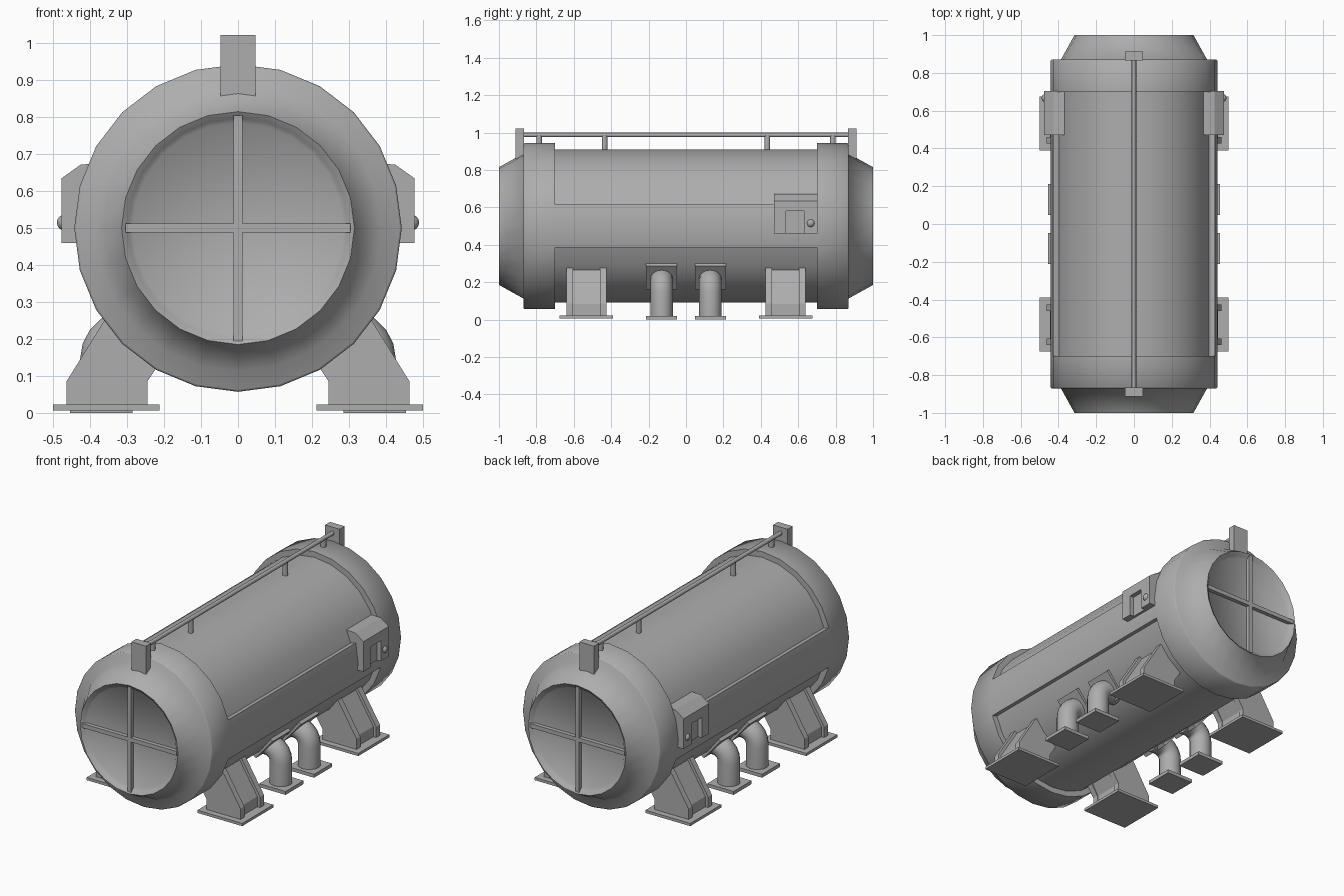
import bpy, bmesh, math
from mathutils import Matrix, Vector

cube = bpy.data.objects.get("Cube")
if cube:
    bpy.data.objects.remove(cube, do_unlink=True)

COLOR = (0.42, 0.42, 0.42, 1)
metal = bpy.data.materials.new("grey_metal")
metal.use_nodes = True
metal.diffuse_color = COLOR
metal.node_tree.nodes["Principled BSDF"].inputs["Base Color"].default_value = COLOR

AXIS_Z = 0.5   # height of the tank axis
SIDES = 24


def finish(name, bm, mirror="", smooth=35):
    """Turn a bmesh into a shaded object, optionally mirrored over x and y."""
    bmesh.ops.recalc_face_normals(bm, faces=bm.faces)
    mesh = bpy.data.meshes.new(name)
    bm.to_mesh(mesh)
    bm.free()
    obj = bpy.data.objects.new(name, mesh)
    bpy.context.collection.objects.link(obj)
    mesh.materials.append(metal)
    if mirror:
        mod = obj.modifiers.new("Mirror", "MIRROR")
        mod.use_axis = ("x" in mirror, "y" in mirror, False)
        mod.use_mirror_merge = False
    bpy.ops.object.select_all(action="DESELECT")
    obj.select_set(True)
    bpy.context.view_layer.objects.active = obj
    bpy.ops.object.shade_smooth_by_angle(angle=math.radians(smooth))


def add_box(bm, lo, hi, matrix=Matrix()):
    size = Vector(hi) - Vector(lo)
    mid = (Vector(hi) + Vector(lo)) / 2
    bmesh.ops.create_cube(bm, size=1, matrix=matrix @ Matrix.Translation(mid) @ Matrix.Diagonal((*size, 1)))


def add_prism(bm, outline, y0, y1):
    """Extrude an x-z outline along y."""
    face = bm.faces.new([bm.verts.new((x, y0, z)) for x, z in outline])
    out = bmesh.ops.extrude_face_region(bm, geom=[face], use_keep_orig=True)["geom"]
    bmesh.ops.translate(bm, vec=(0, y1 - y0, 0), verts=[v for v in out if isinstance(v, bmesh.types.BMVert)])


def add_rod(bm, start, end, radius, sides=12):
    a, b = Vector(start), Vector(end)
    turn = (b - a).to_track_quat("Z", "Y").to_matrix().to_4x4()
    bmesh.ops.create_cone(bm, cap_ends=True, segments=sides, radius1=radius, radius2=radius,
                          depth=(b - a).length, matrix=Matrix.Translation((a + b) / 2) @ turn)


def bridge(bm, a, b):
    """Join two rings of vertices with quads."""
    return [bm.faces.new((a[k - 1], a[k], b[k], b[k - 1])) for k in range(len(a))]


def add_tube(bm, path, radius, sides=16):
    """Sweep a circle along a path that lies in one x-z plane."""
    rings = []
    for i, p in enumerate(path):
        d = (path[min(i + 1, len(path) - 1)] - path[max(i - 1, 0)]).normalized()
        up, side = Vector((-d.z, 0, d.x)), Vector((0, 1, 0))
        angles = [2 * math.pi * k / sides for k in range(sides)]
        rings.append([bm.verts.new(p + radius * (math.cos(t) * up + math.sin(t) * side)) for t in angles])
    for a, b in zip(rings, rings[1:]):
        bridge(bm, a, b)
    bm.faces.new(rings[0])
    bm.faces.new(rings[-1])


# Tank shell: end collars, tapered caps and recessed end discs
half = [(0.285, 0.975), (0.297, 0.988), (0.315, 1.0), (0.387, 0.87), (0.437, 0.87), (0.443, 0.864), (0.443, 0.7)]
profile = [(r, -y) for r, y in half] + [(r, y) for r, y in reversed(half)]
bm = bmesh.new()
rings = []
for r, y in profile:
    angles = [2 * math.pi * k / SIDES for k in range(SIDES)]
    rings.append([bm.verts.new((r * math.cos(t), y, AXIS_Z + r * math.sin(t))) for t in angles])
middle = []
for i, (a, b) in enumerate(zip(rings, rings[1:])):
    faces = bridge(bm, a, b)
    if i == len(half) - 1:
        middle = [f for f in faces if abs(f.calc_center_median().z - AXIS_Z) > 0.1]
bm.faces.new(rings[0])
bm.faces.new(rings[-1])
# Sink the upper and lower barrel, leaving a raised band on each side
out = bmesh.ops.extrude_face_region(bm, geom=middle)["geom"]
bmesh.ops.delete(bm, geom=[f for f in middle if f.is_valid], context="FACES")
sunk = 0.41 / 0.443
for v in out:
    if isinstance(v, bmesh.types.BMVert):
        v.co.x *= sunk
        v.co.z = AXIS_Z + (v.co.z - AXIS_Z) * sunk
finish("tank_shell", bm, smooth=70)

# Cross braces on the end discs
bm = bmesh.new()
add_box(bm, (-0.305, -0.998, AXIS_Z - 0.012), (0.305, -0.97, AXIS_Z + 0.012))
add_box(bm, (-0.012, -0.998, AXIS_Z - 0.305), (0.012, -0.97, AXIS_Z + 0.305))
finish("end_cross_brace", bm, "y")

# Top rail with posts and end brackets
bm = bmesh.new()
add_rod(bm, (0, -0.88, 0.987), (0, 0.88, 0.987), 0.012)
finish("top_rail", bm)

bm = bmesh.new()
for y in (0.435, 0.785):
    add_rod(bm, (0, y, 0.89), (0, y, 0.985), 0.015)
finish("rail_posts", bm, "y")

bm = bmesh.new()
bracket = [(-0.047, 0.853), (0, 0.863), (0.047, 0.853), (0.047, 1.022), (-0.047, 1.022)]
add_prism(bm, bracket, -0.912, -0.866)
finish("rail_bracket", bm, "y")

# Control boxes with a recessed niche and a knob
bm = bmesh.new()
hood = [(0.365, 0.675), (0.425, 0.672), (0.477, 0.635)]
full = hood + [(0.477, 0.46), (0.4, 0.46)]
add_prism(bm, full, 0.47, 0.535)
add_prism(bm, full, 0.63, 0.703)
add_prism(bm, hood + [(0.477, 0.58), (0.4, 0.58)], 0.535, 0.63)
add_box(bm, (0.4, 0.535, 0.46), (0.452, 0.63, 0.58))
finish("control_box", bm, "x", 25)

bm = bmesh.new()
bmesh.ops.create_uvsphere(bm, u_segments=12, v_segments=8, radius=0.022,
                          matrix=Matrix.Translation((0.468, 0.667, 0.515)))
finish("box_knob", bm, "x", 60)

# Legs: two side plates, a web between them, and a foot plate
side_plate = [(0.245, 0.02), (0.464, 0.02), (0.464, 0.085), (0.345, 0.277), (0.28, 0.277),
              (0.17, 0.2), (0.245, 0.085)]
web = [(0.25, 0.02), (0.446, 0.02), (0.446, 0.083), (0.333, 0.265), (0.28, 0.27), (0.18, 0.2), (0.25, 0.085)]
bm = bmesh.new()
for y in (0.425, 0.605):
    add_prism(bm, side_plate, y, y + 0.035)
finish("leg_side_plates", bm, "xy", 25)
bm = bmesh.new()
add_prism(bm, web, 0.45, 0.615)
finish("leg_web", bm, "xy", 25)
bm = bmesh.new()
add_box(bm, (0.212, 0.39, 0.007), (0.5, 0.675, 0.023))
finish("foot_plate", bm, "xy")

# Drain pipes with elbows, floor flanges and tank flanges
bm = bmesh.new()
PIPE_Y, PIPE_X, BEND = 0.13, 0.367, 0.075
path = [Vector((PIPE_X, PIPE_Y, 0.01))]
for k in range(6):
    t = math.radians(90) * k / 5
    path.append(Vector((PIPE_X - BEND * (1 - math.cos(t)), PIPE_Y, 0.145 + BEND * math.sin(t))))
path.append(Vector((0.24, PIPE_Y, 0.22)))
add_tube(bm, path, 0.06)
finish("drain_pipe", bm, "xy")

bm = bmesh.new()
add_box(bm, (0.285, 0.048, 0), (0.455, 0.213, 0.02))
finish("pipe_floor_flange", bm, "xy")

bm = bmesh.new()
tilt = Matrix.Translation((0, PIPE_Y, AXIS_Z)) @ Matrix.Rotation(math.radians(41), 4, "Y")
add_box(bm, (0.39, -0.083, -0.083), (0.42, 0.083, 0.083), tilt)
finish("pipe_tank_flange", bm, "xy")
